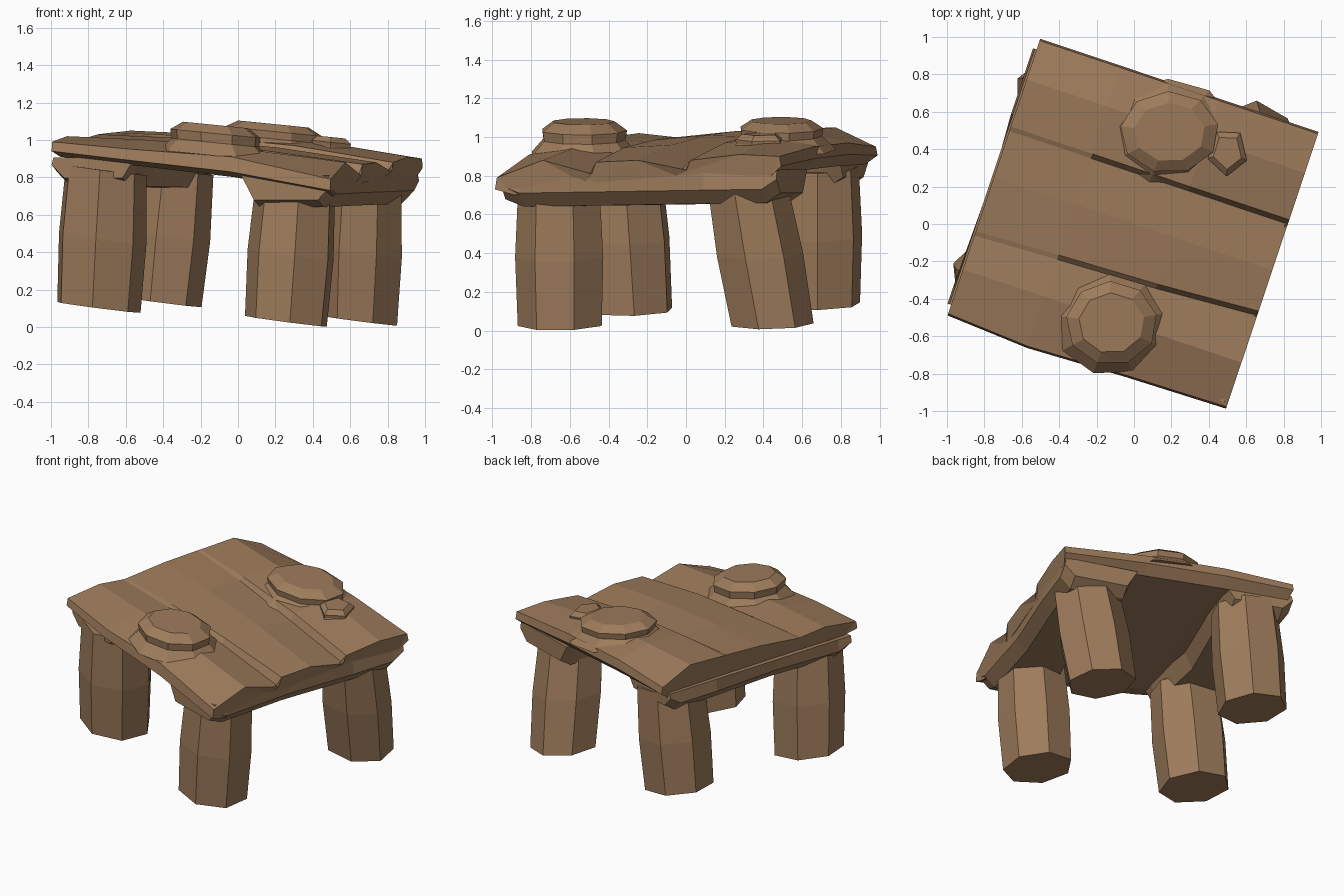
import bpy, bmesh, math
from mathutils import Vector

if "Cube" in bpy.data.objects:
    bpy.data.objects.remove(bpy.data.objects["Cube"])

ANG = math.radians(-18.5)
U = Vector((math.cos(ANG), math.sin(ANG), 0))
V = Vector((-math.sin(ANG), math.cos(ANG), 0))
Z = Vector((0, 0, 1))

wood = bpy.data.materials.new("brown wood")
wood.diffuse_color = (0.34, 0.2, 0.105, 1)
wood.use_nodes = True
wood.node_tree.nodes["Principled BSDF"].inputs["Base Color"].default_value = wood.diffuse_color


def loc(u, v, z):
    """Point in the table's turned frame."""
    return U * u + V * v + Z * z


def loft(name, rings):
    """Flat-faced skin through closed rings, capped at both ends."""
    bm = bmesh.new()
    vs = [[bm.verts.new(p) for p in r] for r in rings]
    n = len(vs[0])
    for a, b in zip(vs, vs[1:]):
        for i in range(n):
            j = (i + 1) % n
            bm.faces.new((a[i], a[j], b[j], b[i]))
    bm.faces.new(vs[0])
    bm.faces.new(vs[-1])
    bmesh.ops.triangulate(bm, faces=[f for f in bm.faces if len(f.verts) > 4])
    bmesh.ops.recalc_face_normals(bm, faces=bm.faces)
    me = bpy.data.meshes.new(name)
    bm.to_mesh(me)
    bm.free()
    me.materials.append(wood)
    ob = bpy.data.objects.new(name, me)
    bpy.context.collection.objects.link(ob)
    return ob


# Table top: three stepped planks, profile across v at four stations along u
V_TOP = (-0.77, -0.52, -0.30, -0.275, 0.0, 0.26, 0.285, 0.55, 0.77)
stations = (
    # u, groove shift, front bulge, top heights, bottom z front / back
    (-0.79, -0.03, 0.00, (0.99, 1.02, 1.0, 1.0, 1.03, 1.04, 1.04, 1.05, 0.95), 0.91, 0.86),
    (-0.33, -0.01, 0.03, (0.95, 1.0, 0.97, 0.985, 1.01, 1.0, 1.02, 1.03, 0.97), 0.86, 0.85),
    (0.22, 0.01, 0.01, (0.91, 0.95, 0.91, 0.945, 0.96, 0.92, 0.97, 1.0, 0.95), 0.80, 0.83),
    (0.78, 0.045, 0.00, (0.79, 0.88, 0.81, 0.87, 0.88, 0.83, 0.88, 0.91, 0.90), 0.70, 0.80),
)
rings = []
for u, sh, bulge, tops, zf, zb in stations:
    r = []
    for i, (v, z) in enumerate(zip(V_TOP, tops)):
        s = sh if i in (2, 3) else 0
        r.append(loc(u, v + s - (bulge if i == 0 else 0), z))
    r += [loc(u, 0.78, (zb + tops[-1]) / 2), loc(u * 0.98, 0.72, zb),
          loc(u * 0.97, 0.2, zb), loc(u * 0.97, -0.3, (zf + zb) / 2 + 0.01),
          loc(u * 0.98, -0.68, zf), loc(u, -0.78 - bulge, zf + 0.03)]
    rings.append(r)
loft("table_top", rings)


# Cross beams under each end of the top
def beam(name, u_in, u_out, z_low, z_top, reach, slope):
    side = 1 if u_out > u_in else -1
    rs = []
    for v, k in ((-reach, 0.04), (-reach + 0.1, 0.0), (-0.15, 0.0),
                 (0.35, 0.0), (reach - 0.08, 0.0), (reach, 0.05)):
        pinch = 0.05 if abs(v) < 0.3 else 0
        zl = z_low + slope * v + k
        rs.append([loc(u_in + side * pinch, v, z_top + slope * v),
                   loc(u_in + side * (0.07 + pinch), v, zl),
                   loc(u_out - side * (0.07 + pinch / 2), v, zl),
                   loc(u_out - side * pinch / 2, v, zl + 0.07),
                   loc(u_out - side * 0.01, v, z_top + slope * v)])
    return loft(name, rs)


beam("right_beam", 0.27, 0.77, 0.65, 0.82, 0.75, 0.015)
beam("left_beam", -0.34, -0.81, 0.75, 0.90, 0.72, -0.01)


# Legs: leaning seven-sided posts with slanted feet
def leg(name, foot, top, radius, turn):
    rs = []
    for t, f in ((0, 1.0), (0.5, 1.05), (1, 0.97)):
        c = Vector(foot).lerp(Vector(top), t)
        r = []
        for i in range(7):
            a = turn + math.tau * i / 7
            d = Vector((math.cos(a), math.sin(a), 0)) * radius * f
            d.z = -0.13 * d.x + 0.02 * d.y
            r.append(c + d)
        rs.append(r)
    loft(name, rs)


leg("front_right_leg", (0.26, -0.645, 0.03), (0.31, -0.65, 0.74), 0.225, 0.3)
leg("front_left_leg", (-0.75, -0.29, 0.105), (-0.71, -0.34, 0.84), 0.23, 0.1)
leg("back_right_leg", (0.64, 0.44, 0.035), (0.67, 0.31, 0.76), 0.22, 0.6)
leg("back_left_leg", (-0.42, 0.68, 0.135), (-0.35, 0.68, 0.84), 0.225, 0.9)


# Raised knots on the planks: wide skirt, rim and faceted cap
def knot(name, c, rx, ry, z, h, sides, skirt, turn=0.2):
    rs = []
    for k, dz in ((skirt, -0.05), (0.97, 0.02), (1.0, h * 0.6), (0.72, h)):
        r = []
        for i in range(sides):
            a = turn + math.tau * i / sides
            x, y = rx * k * math.cos(a), ry * k * math.sin(a)
            r.append(Vector((c[0] + x, c[1] + y, z + dz - 0.1 * x)))
        rs.append(r)
    loft(name, rs)


knot("front_knot", (-0.12, -0.53), 0.245, 0.225, 0.965, 0.115, 9, 1.25)
knot("back_knot", (0.19, 0.49), 0.265, 0.22, 0.985, 0.1, 9, 1.3)
knot("small_knot", (0.5, 0.385), 0.11, 0.13, 0.945, 0.07, 5, 1.2, 0.9)
